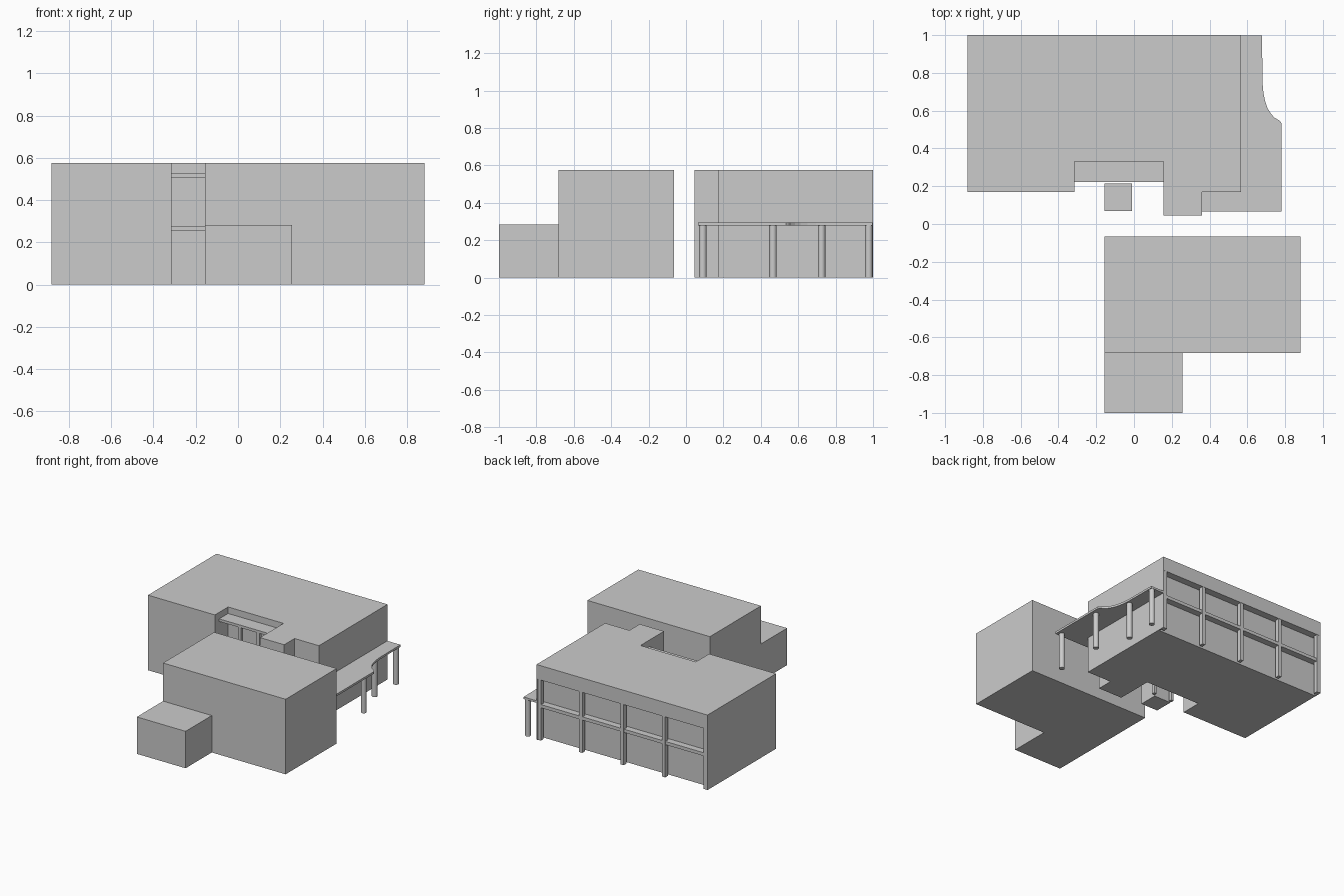
import bpy, bmesh

if "Cube" in bpy.data.objects:
    bpy.data.objects.remove(bpy.data.objects["Cube"])

H = 0.575  # roof height of both main blocks


def prism(name, pts, z0, z1):
    """Extrude a plan outline from z0 to z1."""
    bm = bmesh.new()
    face = bm.faces.new([bm.verts.new((x, y, z0)) for x, y in pts])
    ext = bmesh.ops.extrude_face_region(bm, geom=[face])
    top = [g for g in ext["geom"] if isinstance(g, bmesh.types.BMVert)]
    bmesh.ops.translate(bm, verts=top, vec=(0, 0, z1 - z0))
    bmesh.ops.recalc_face_normals(bm, faces=bm.faces)
    me = bpy.data.meshes.new(name)
    bm.to_mesh(me)
    bm.free()
    ob = bpy.data.objects.new(name, me)
    bpy.context.collection.objects.link(ob)
    return ob


def box(name, x0, x1, y0, y1, z0, z1):
    return prism(name, [(x0, y0), (x1, y0), (x1, y1), (x0, y1)], z0, z1)


# Front building and its low annex
box("front_building", -0.157, 0.882, -0.683, -0.065, 0, H)
box("front_annex", -0.157, 0.256, -1.0, -0.683, 0, 0.283)

# Rear building: outline with entrance notch and stair bay
rear = prism("rear_building", [
    (-0.882, 0.17), (-0.315, 0.17), (-0.315, 0.33), (0.155, 0.33),
    (0.155, 0.045), (0.36, 0.045), (0.36, 0.17), (0.567, 0.17),
    (0.567, 1.0), (-0.882, 1.0)], 0, H)

# Two-storey recess along the back facade
cutter = box("recess_cutter", -0.872, 0.557, 0.945, 1.1, -0.1, 0.465)
cutter.hide_render = True
mod = rear.modifiers.new("recess", "BOOLEAN")
mod.operation, mod.solver, mod.object = "DIFFERENCE", "EXACT", cutter
bpy.context.view_layer.objects.active = rear
bpy.ops.object.modifier_apply(modifier=mod.name)
bpy.data.objects.remove(cutter)

# Back gallery slab and posts
box("gallery_slab", -0.872, 0.557, 0.945, 0.995, 0.25, 0.275)
for i in range(5):
    x = 0.545 - i * 0.3515
    box(f"gallery_post_{i + 1}", x - 0.013, x + 0.013, 0.965, 0.998, 0, 0.465)

# Entrance notch: two slabs and slim posts
for name, z0, z1 in (("entrance_floor_slab", 0.255, 0.275),
                     ("entrance_roof_slab", 0.505, 0.525)):
    box(name, -0.315, 0.155, 0.222, 0.33, z0, z1)
for i, x in enumerate((-0.145, 0.012)):
    box(f"entrance_post_{i + 1}", x - 0.011, x + 0.011, 0.225, 0.25, 0, 0.505)

# Small block in front of the entrance
box("entrance_block", -0.155, -0.01, 0.07, 0.215, 0, 0.28)

# Side canopy with a curved edge
prism("side_canopy", [
    (0.36, 0.065), (0.78, 0.065), (0.78, 0.535), (0.77, 0.548),
    (0.745, 0.562), (0.725, 0.583), (0.707, 0.613), (0.694, 0.65),
    (0.685, 0.695), (0.68, 0.75), (0.678, 0.998), (0.567, 0.998),
    (0.567, 0.17), (0.36, 0.17)], 0.28, 0.296)

# Round canopy columns
for i, (x, y) in enumerate(((0.74, 0.09), (0.74, 0.465), (0.65, 0.725), (0.655, 0.977))):
    bpy.ops.mesh.primitive_cylinder_add(vertices=32, radius=0.02, depth=0.28,
                                        location=(x, y, 0.14))
    bpy.context.object.name = f"canopy_column_{i + 1}"
    bpy.ops.object.shade_smooth_by_angle()
